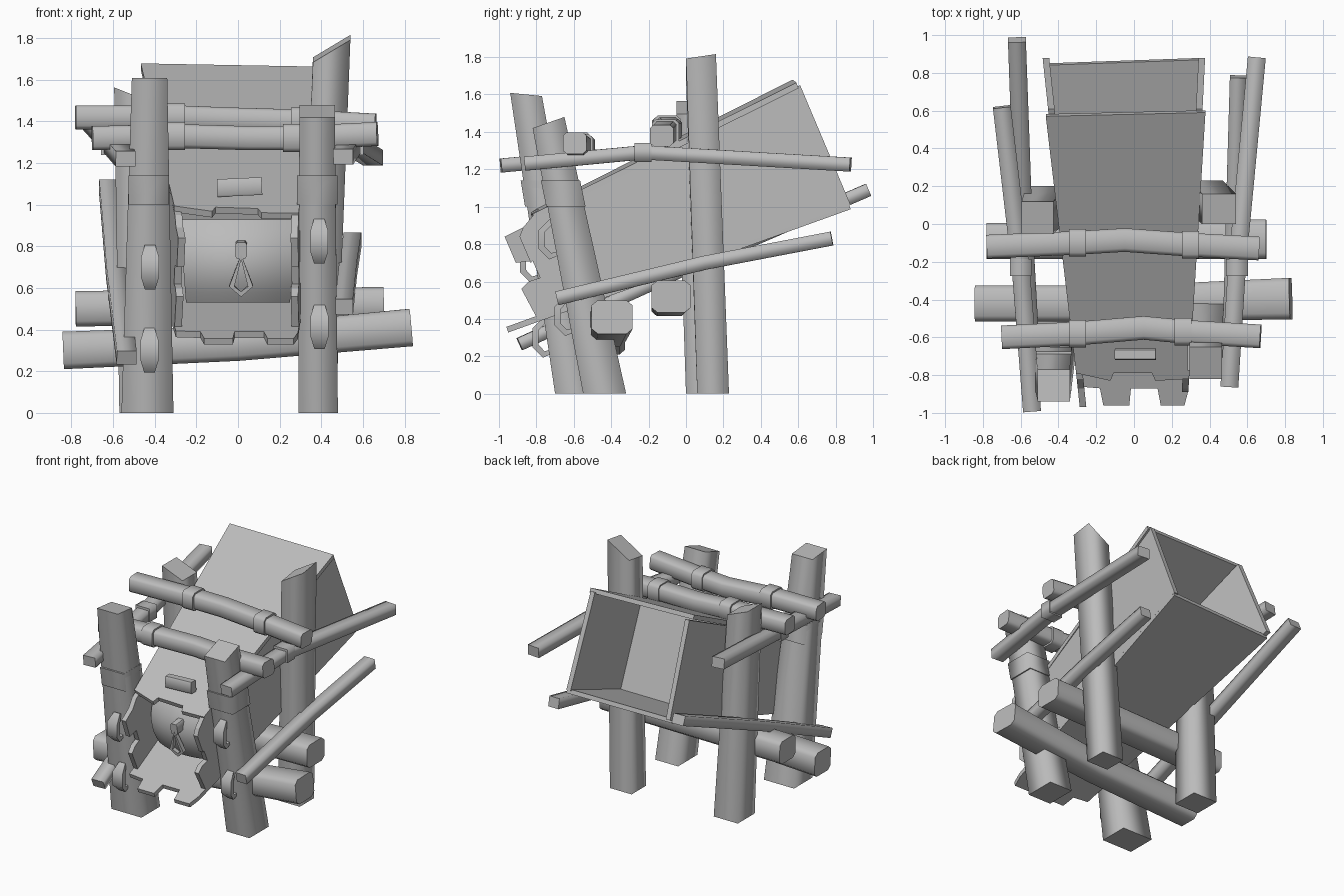
import bpy, bmesh, math
from mathutils import Vector as V

if "Cube" in bpy.data.objects:
    bpy.data.objects.remove(bpy.data.objects["Cube"], do_unlink=True)

X, Y, Z = V((1, 0, 0)), V((0, 1, 0)), V((0, 0, 1))

grey = bpy.data.materials.new("plain_grey")
grey.use_nodes = True
GREY = (0.5, 0.5, 0.5, 1)
grey.diffuse_color = GREY
grey.node_tree.nodes["Principled BSDF"].inputs["Base Color"].default_value = GREY


def finish(name, bm, angle=0):
    """Turn a bmesh into an object, smooth below the angle and sharp at the caps."""
    bmesh.ops.recalc_face_normals(bm, faces=bm.faces)
    caps = bm.faces.layers.int.get("cap")
    for f in bm.faces:
        f.smooth = angle > 0
    for e in bm.edges:
        if caps and any(f[caps] for f in e.link_faces):
            e.smooth = False
        elif e.calc_face_angle(0) > math.radians(angle):
            e.smooth = False
    mesh = bpy.data.meshes.new(name)
    bm.to_mesh(mesh)
    bm.free()
    mesh.materials.append(grey)
    ob = bpy.data.objects.new(name, mesh)
    bpy.context.collection.objects.link(ob)
    return ob


def sweep(name, path, sizes, ref=Z, frame=None, chamfer=0, closed=False, angle=100, slope=None):
    """Sweep a box section (side, ref) along a path; slope tilts the last cap."""
    path = [V(p) for p in path]
    n = len(path)
    if not isinstance(sizes, list):
        sizes = [sizes] * n
    if chamfer:
        c = 1 - chamfer
        shape = [(1, c), (c, 1), (-c, 1), (-1, c), (-1, -c), (-c, -1), (c, -1), (1, -c)]
    else:
        shape = [(1, 1), (-1, 1), (-1, -1), (1, -1)]
    bm = bmesh.new()
    cap = bm.faces.layers.int.new("cap")
    rings = []
    for i, p in enumerate(path):
        if closed:
            d = path[(i + 1) % n] - path[i - 1]
        else:
            d = path[min(i + 1, n - 1)] - path[max(i - 1, 0)]
        d.normalize()
        if frame:
            side, up = frame
        else:
            side = d.cross(ref).normalized()
            up = side.cross(d)
        w, h = sizes[i]
        rings.append([bm.verts.new(p + side * (a * w / 2) + up * (b * h / 2)) for a, b in shape])
    if slope:
        for v in rings[-1]:
            v.co.z += (v.co - path[-1]).dot(V(slope))
    m = len(shape)
    for i in range(n if closed else n - 1):
        a, b = rings[i], rings[(i + 1) % n]
        for j in range(m):
            k = (j + 1) % m
            bm.faces.new((a[j], a[k], b[k], b[j]))
    if not closed:
        for r in (rings[0], rings[-1]):
            bm.faces.new(r)[cap] = 1
    return finish(name, bm, angle)


def panel(name, outline, place, offset):
    """Plate from a flat outline mapped into space and given a thickness."""
    bm = bmesh.new()
    face = bm.faces.new([bm.verts.new(place(u, v)) for u, v in outline])
    new = bmesh.ops.extrude_face_region(bm, geom=[face])["geom"]
    for v in new:
        if isinstance(v, bmesh.types.BMVert):
            v.co += V(offset)
    return finish(name, bm)


# Four leaning posts: bottom centre, top centre, bottom size, top size, cap slope
posts = {
    "front_right": ((-0.435, -0.59, 0), (-0.425, -0.855, 1.60), (0.25, 0.22), (0.17, 0.17), (0, -0.1, 0)),
    "front_left": ((0.385, -0.435, 0), (0.38, -0.735, 1.45), (0.19, 0.23), (0.17, 0.17), (0, 0.35, 0)),
    "back_right": ((-0.47, 0.1, 0), (-0.51, 0.035, 1.53), (0.2, 0.2), (0.17, 0.17), (-0.4, 0, 0)),
    "back_left": ((0.38, 0.145, 0), (0.45, 0.08, 1.75), (0.18, 0.17), (0.18, 0.16), (0.6, 0.15, 0)),
}
for side, (lo, hi, s0, s1, slope) in posts.items():
    sweep(side + "_post", [lo, hi], [s0, s1], frame=(X, Y), slope=slope)


def on_post(side, z):
    lo, hi, *_ = posts[side]
    return V(lo).lerp(V(hi), z / hi[2])


# Bands and ring handles on the front posts
for side, heights in (("front_right", (0.30, 0.70)), ("front_left", (0.415, 0.825))):
    sweep(side + "_band", [on_post(side, 1.0), on_post(side, 1.14)], (0.195, 0.21), frame=(X, Y))
    for z in heights:
        c = on_post(side, z) - Y * 0.12 + X * 0.008
        ring = [(0.05, 0.07), (0.0, 0.09), (-0.045, 0.045), (-0.045, -0.045), (0.0, -0.09), (0.05, -0.07)]
        size = [(0.035, 0.05), (0.035, 0.05), (0.035, 0.085), (0.035, 0.085), (0.035, 0.05), (0.035, 0.05)]
        sweep(side + "_ring", [c + V((0, y, dz)) for y, dz in ring], size, ref=X, closed=True, angle=50)

# Cross beams above and below the trough
sweep("lower_front_beam", [(-0.84, -0.42, 0.30), (0, -0.42, 0.335), (0.83, -0.395, 0.41)],
      [(0.19, 0.18), (0.19, 0.17), (0.22, 0.18)], chamfer=0.3)
sweep("lower_back_beam", [(-0.78, -0.09, 0.50), (0.70, -0.08, 0.52)], [(0.19, 0.17), (0.21, 0.17)], chamfer=0.3)
top_beams = {
    "upper_front_beam": [(-0.70, -0.60, 1.32), (-0.3, -0.58, 1.33), (0.05, -0.55, 1.32), (0.26, -0.57, 1.32), (0.67, -0.595, 1.34)],
    "upper_back_beam": [(-0.78, -0.12, 1.42), (-0.3, -0.10, 1.42), (-0.05, -0.085, 1.41), (0.3, -0.11, 1.40), (0.66, -0.13, 1.38)],
}
for name, path in top_beams.items():
    sweep(name, path, (0.125, 0.115), chamfer=0.3)
    for i in (1, 3):
        c = V(path[i])
        sweep(name + "_band", [c - X * 0.045, c + X * 0.045], (0.145, 0.135), chamfer=0.3)

# Long side sticks, the upper ones bent and tied with bands
sweep("lower_right_stick", [(-0.535, -0.89, 0.265), (-0.585, 0, 0.67), (-0.62, 0.975, 1.09)], (0.095, 0.07))
sweep("lower_left_stick", [(0.51, -0.69, 0.51), (0.53, 0.1, 0.70), (0.55, 0.78, 0.83)], (0.085, 0.075))
for name, path in {
    "upper_right_stick": [(-0.54, -0.99, 1.22), (-0.60, -0.23, 1.29), (-0.70, 0.62, 1.40)],
    "upper_left_stick": [(0.505, -0.86, 1.23), (0.545, -0.23, 1.29), (0.65, 0.88, 1.225)],
}.items():
    sweep(name, path, (0.095, 0.075))
    c = V(path[1])
    sweep(name + "_band", [c - Y * 0.045, c + Y * 0.045], (0.115, 0.1))


# Tapered open trough
def half(s, y):
    """Outer x of the trough on one side."""
    t = (y + 0.85) / 1.6
    return 0.29 + 0.08 * t if s > 0 else -0.30 - 0.17 * t


def across(u, y):
    return half(-1, y) + (half(1, y) - half(-1, y)) * u


def lid_z(y):
    return 1.67 + 0.5 * (y - 0.58)


def floor_z(y):
    return 1.02 + 0.36 * (y - 0.88)


panel("trough_lid",
      [(-0.02, 0.57), (1.02, 0.59), (1, -0.82), (0.7, -0.83), (0.67, -0.79), (0.33, -0.79), (0.3, -0.83), (0, -0.79)],
      lambda u, y: V((across(u, y), y, lid_z(y) - 0.03 * across(u, y))), (0, 0.012, -0.03))
panel("trough_floor",
      [(0, 0.84), (1, 0.87), (1, -0.88), (0.97, -0.96), (0.75, -0.96), (0.72, -0.87), (0.48, -0.87),
       (0.46, -0.96), (0.22, -0.96), (0.2, -0.87), (0, -0.86)],
      lambda u, y: V((across(u, y), y, floor_z(y))), (0, 0.01, -0.03))
for s, word, reach in ((-1, "right", -0.97), (1, "left", -0.89)):
    panel("trough_" + word + "_wall",
          [(0.61, 1.65), (0.88, 1.01), (-0.8, 0.41), (-0.88, 0.56), (-0.84, 0.6), (-0.78, 0.62), (-0.82, 0.71),
           (reach + 0.06, 0.70), (reach, 0.84), (-0.87, 0.89), (-0.82, 0.95)],
          lambda y, z: V((half(s, y), y, z)), (-s * 0.035, 0, 0))

# Flat partition inside the trough, parallel to its open end
panel("trough_partition", [(0.05, 0.1), (0.95, 0.1), (0.95, 0.33), (0.05, 0.33)],
      lambda u, y: V((across(u, y), y, lid_z(y) - 0.03 if y < 0.2 else floor_z(y))), (0, -0.03, -0.01))

# Door closing the front, bulging both ways
bm = bmesh.new()
bmesh.ops.create_grid(bm, x_segments=8, y_segments=8, size=1)
for v in bm.verts:
    a, b, _ = v.co
    v.co = V((a * (0.265 + 0.015 * b), -0.72 + 0.07 * a * a + 0.08 * b * b, 0.73 + 0.2 * b))
bmesh.ops.recalc_face_normals(bm, faces=bm.faces)
bmesh.ops.solidify(bm, geom=bm.faces[:], thickness=0.03)
finish("door", bm, 40)
sweep("door_knob", [(0.015, -0.69, 0.79), (0.015, -0.78, 0.78)], (0.055, 0.08), chamfer=0.3, angle=50)
drop = [(0.015, -0.765, 0.75), (0.06, -0.735, 0.61), (0.015, -0.72, 0.57), (-0.03, -0.735, 0.61)]
sweep("door_pull", drop, (0.025, 0.03), ref=Y, closed=True, angle=50)

# Handle block on the lid
sweep("lid_handle", [(-0.1, -0.69, 1.08), (0.115, -0.69, 1.09)], (0.06, 0.085), chamfer=0.2, angle=50)
